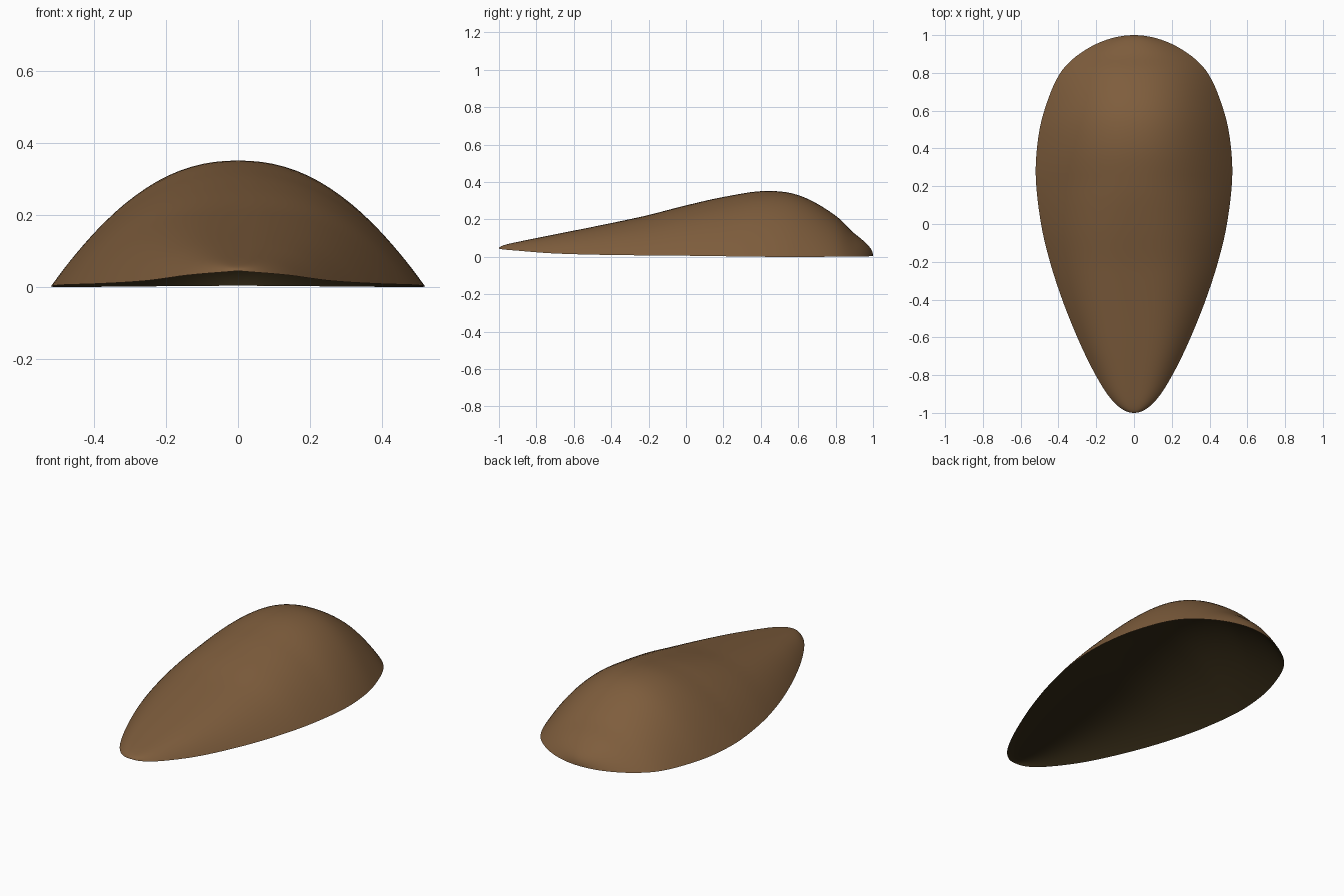
import bpy
import bmesh
from math import acos, cos, sin, pi

old = bpy.data.objects.get("Cube")
if old:
    bpy.data.objects.remove(old, do_unlink=True)


def make_material(name, rgb):
    mat = bpy.data.materials.new(name)
    mat.use_nodes = True
    mat.diffuse_color = (*rgb, 1)
    bsdf = mat.node_tree.nodes["Principled BSDF"]
    bsdf.inputs["Base Color"].default_value = (*rgb, 1)
    bsdf.inputs["Roughness"].default_value = 0.8
    return mat


def angle(y):
    return acos(max(-1, min(1, -y)))


def smooth_curve(points):
    """Smooth function through (y, value) points, parametrised by end-to-end angle."""
    keys = [(angle(y), v) for y, v in points]
    last = len(keys) - 1

    def slope(i):
        a, b = keys[max(i - 1, 0)], keys[min(i + 1, last)]
        return (b[1] - a[1]) / (b[0] - a[0])

    def value(u):
        i = 0
        while i < last - 1 and u > keys[i + 1][0]:
            i += 1
        (a, va), (b, vb) = keys[i], keys[i + 1]
        d = b - a
        s = (u - a) / d
        blend = s * s * (3 - 2 * s)
        ease = s * (1 - s)
        return (va + (vb - va) * blend
                + d * ease * ((1 - s) * slope(i) - s * slope(i + 1)))
    return value


# Half width, ridge height and rim height from the narrow front to the round back
half_width = smooth_curve([(-1, 0), (-.9, .142), (-.8, .203), (-.6, .3), (-.4, .38), (-.2, .445),
                           (0, .492), (.25, .52), (.45, .508), (.6, .475), (.8, .39), (.9, .29), (1, 0)])
ridge = smooth_curve([(-1, .045), (-.86, .088), (-.6, .14), (-.25, .212), (0, .275), (.2, .32),
                      (.42, .352), (.6, .33), (.8, .22), (.9, .125), (1, .004)])
rim = smooth_curve([(-1, .045), (-.9, .033), (-.7, .018), (-.4, .01), (0, .006), (.5, 0), (1, .004)])

ROWS, COLS = 72, 48
bm = bmesh.new()

# Outer skin and a slightly lower lining that meet along a thin rim
for layer, depth in enumerate((1, .965)):
    grid = []
    for r in range(ROWS + 1):
        u = pi * r / ROWS
        y = -cos(u)
        w, low, high = half_width(u), rim(u), ridge(u)
        power = 2.2 + 1.1 * max(0, min(1, (.2 - y) / .9))
        row = []
        for c in range(COLS + 1):
            t = sin(pi * (c / COLS - .5))
            z = low + (high - low) * depth * (1 - abs(t) ** power)
            row.append(bm.verts.new((w * t, y, z)))
        grid.append(row)
    for r in range(ROWS):
        for c in range(COLS):
            face = bm.faces.new((grid[r][c], grid[r][c + 1], grid[r + 1][c + 1], grid[r + 1][c]))
            face.material_index = layer

bmesh.ops.remove_doubles(bm, verts=bm.verts, dist=1e-5)
bmesh.ops.recalc_face_normals(bm, faces=bm.faces)

mesh = bpy.data.meshes.new("shell")
bm.to_mesh(mesh)
bm.free()
mesh.materials.append(make_material("warm brown", (.21, .11, .046)))
mesh.materials.append(make_material("dark brown lining", (.03, .02, .007)))

shell = bpy.data.objects.new("shell", mesh)
bpy.context.collection.objects.link(shell)
bpy.ops.object.select_all(action="DESELECT")
shell.select_set(True)
bpy.context.view_layer.objects.active = shell
bpy.ops.object.shade_smooth_by_angle(angle=.7)
